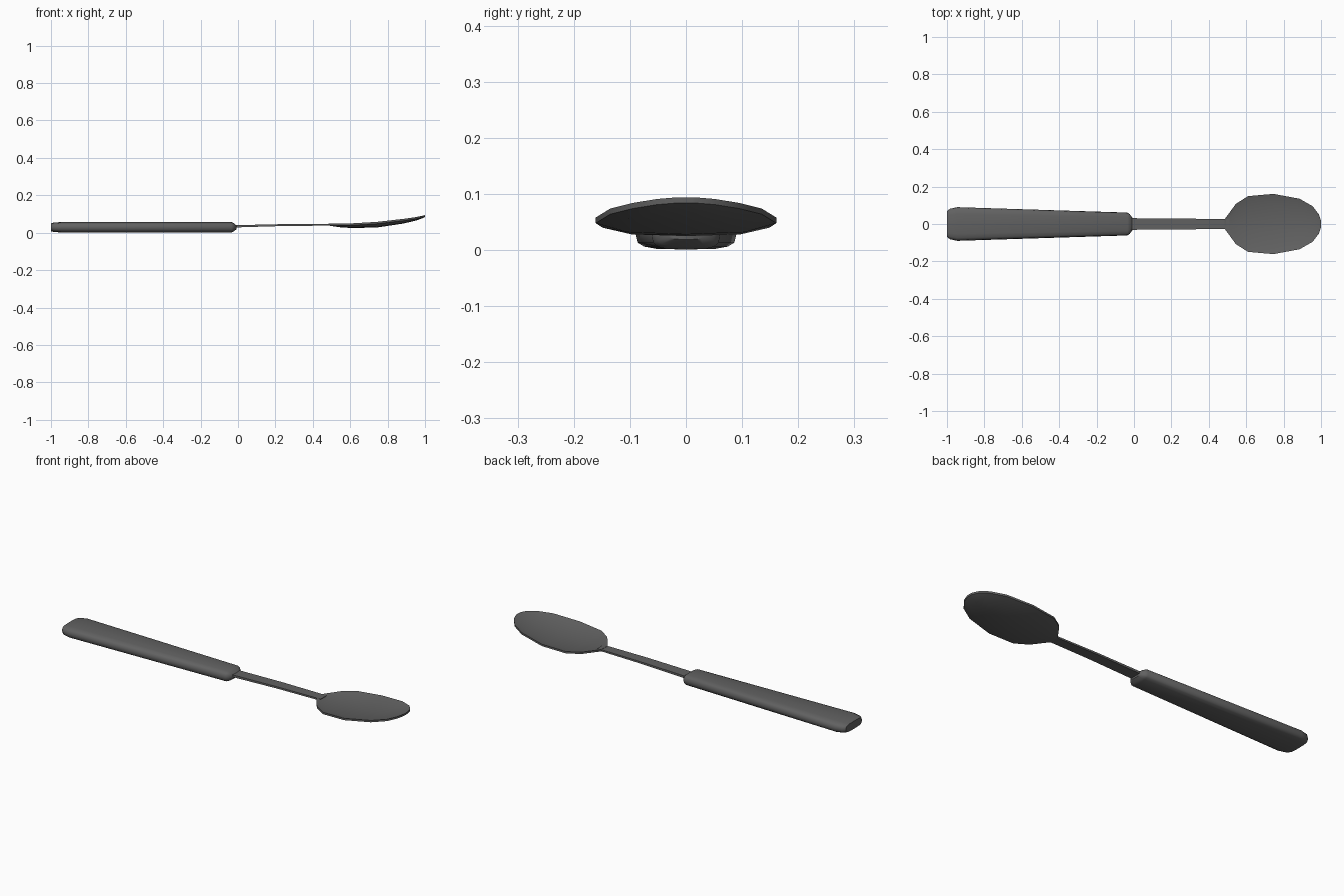
import bpy
import math

cube = bpy.data.objects.get("Cube")
if cube:
    bpy.data.objects.remove(cube, do_unlink=True)

metal = bpy.data.materials.new("dark grey")
metal.use_nodes = True
GREY = (0.12, 0.12, 0.12, 1)
metal.diffuse_color = GREY
metal.node_tree.nodes["Principled BSDF"].inputs["Base Color"].default_value = GREY


def loft(name, rings, angle):
    """Skin a list of equal-sized closed rings and cap both ends."""
    n = len(rings[0])
    verts = [p for ring in rings for p in ring]
    faces = []
    for i in range(len(rings) - 1):
        for j in range(n):
            k = (j + 1) % n
            faces.append((i * n + j, i * n + k, (i + 1) * n + k, (i + 1) * n + j))
    faces.append(tuple(reversed(range(n))))
    last = (len(rings) - 1) * n
    faces.append(tuple(range(last, last + n)))
    mesh = bpy.data.meshes.new(name)
    mesh.from_pydata(verts, [], faces)
    mesh.materials.append(metal)
    obj = bpy.data.objects.new(name, mesh)
    bpy.context.collection.objects.link(obj)
    bpy.ops.object.select_all(action='DESELECT')
    obj.select_set(True)
    bpy.context.view_layer.objects.active = obj
    bpy.ops.object.shade_smooth_by_angle(angle=math.radians(angle))
    return obj


def oval(x, w, h, zc):
    """Flattened rounded section of the handle."""
    ring = []
    for i in range(16):
        a = math.tau * i / 16
        c, s = math.cos(a), math.sin(a)
        ring.append((x, w * math.copysign(abs(c) ** 0.55, c),
                     zc + h * math.copysign(abs(s) ** 0.6, s)))
    return ring


# Handle: x, half width, half height
handle = [(-1, 0.068, 0.021), (-0.985, 0.081, 0.025), (-0.945, 0.09, 0.028),
          (-0.035, 0.061, 0.028), (-0.022, 0.052, 0.022), (-0.008, 0.032, 0.01)]
loft("handle", [oval(x, w, h, 0.029) for x, w, h in handle], 45)

# Neck: flat bar rising slightly to the bowl
neck = [(-0.02, 0.031, 0.028, 0.040), (0.25, 0.029, 0.036, 0.046), (0.51, 0.026, 0.038, 0.047)]
loft("neck", [[(x, -w, lo), (x, w, lo), (x, w, hi), (x, -w, hi)]
              for x, w, lo, hi in neck], 30)


def dish(x, w, rim, sag):
    """Thin concave section of the bowl."""
    curve = ((-1, 0), (-0.65, 0.8), (0, 1), (0.65, 0.8), (1, 0))
    under = [(x, w * y, rim - 0.010 - sag * d) for y, d in curve]
    over = [(x, w * y, rim - sag * d) for y, d in reversed(curve)]
    return under + over


# Bowl: x, half width, rim height, depth
bowl = [(0.485, 0.026, 0.048, 0.000), (0.545, 0.108, 0.049, 0.010), (0.61, 0.149, 0.050, 0.015),
        (0.745, 0.161, 0.058, 0.020), (0.885, 0.135, 0.074, 0.015), (0.955, 0.095, 0.084, 0.008),
        (0.988, 0.052, 0.091, 0.003), (1.0, 0.016, 0.094, 0.000)]
loft("bowl", [dish(*s) for s in bowl], 40)
